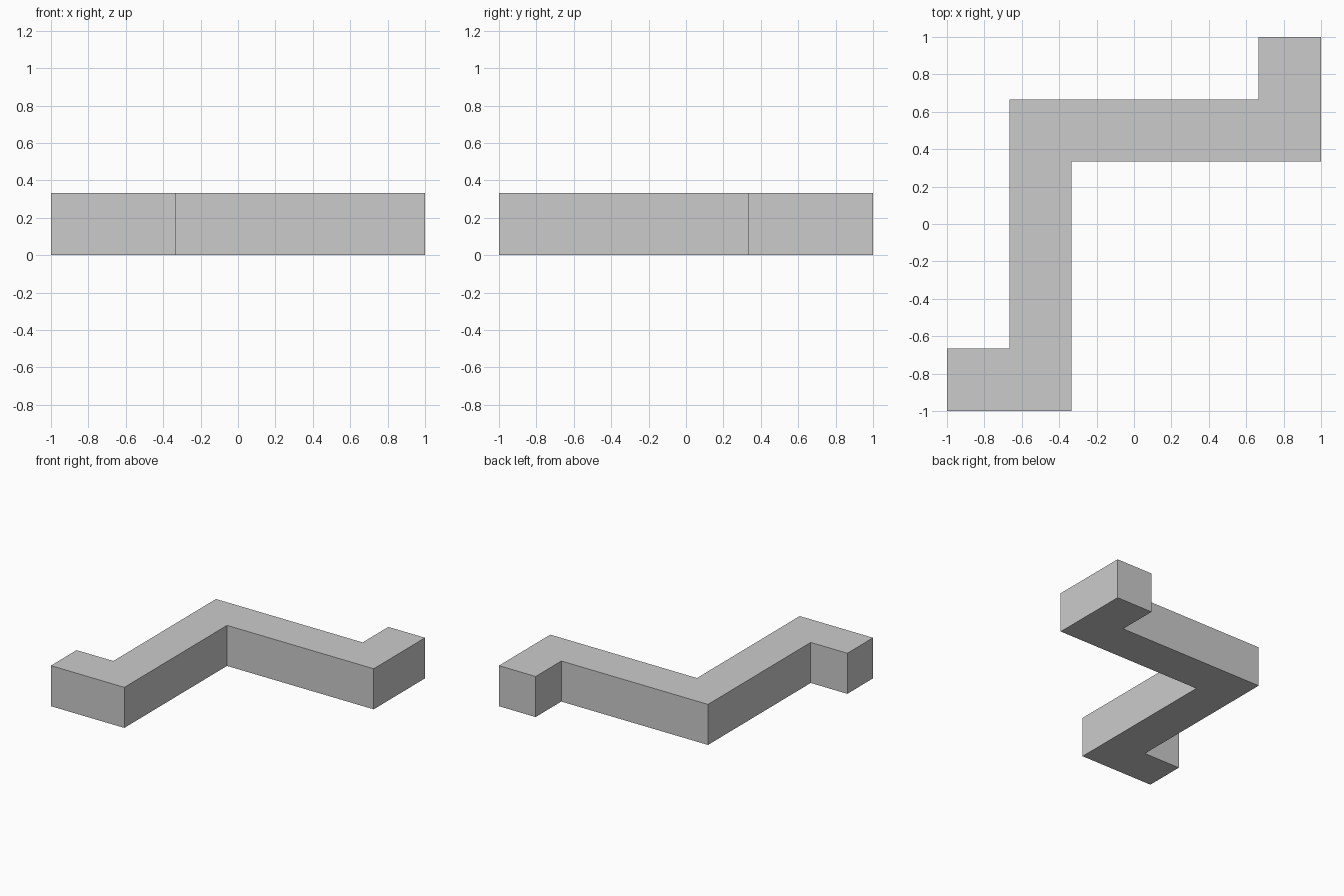
import bpy, bmesh

if "Cube" in bpy.data.objects:
    bpy.data.objects.remove(bpy.data.objects["Cube"])

T = 1 / 3  # width and height of the square bar

# Zigzag outline seen from above, in units of the bar width
outline = [(-3, -3), (-1, -3), (-1, 1), (3, 1), (3, 3),
           (2, 3), (2, 2), (-2, 2), (-2, -2), (-3, -2)]

# Extrude the outline upwards into a solid bar
bm = bmesh.new()
base = bm.faces.new([bm.verts.new((x * T, y * T, 0)) for x, y in outline])
top = bmesh.ops.extrude_face_region(bm, geom=[base], use_keep_orig=True)
bmesh.ops.translate(bm, vec=(0, 0, T),
                    verts=[v for v in top["geom"] if isinstance(v, bmesh.types.BMVert)])
bmesh.ops.recalc_face_normals(bm, faces=bm.faces)

mesh = bpy.data.meshes.new("zigzag_bar")
bm.to_mesh(mesh)
bm.free()
bpy.context.collection.objects.link(bpy.data.objects.new("zigzag_bar", mesh))
